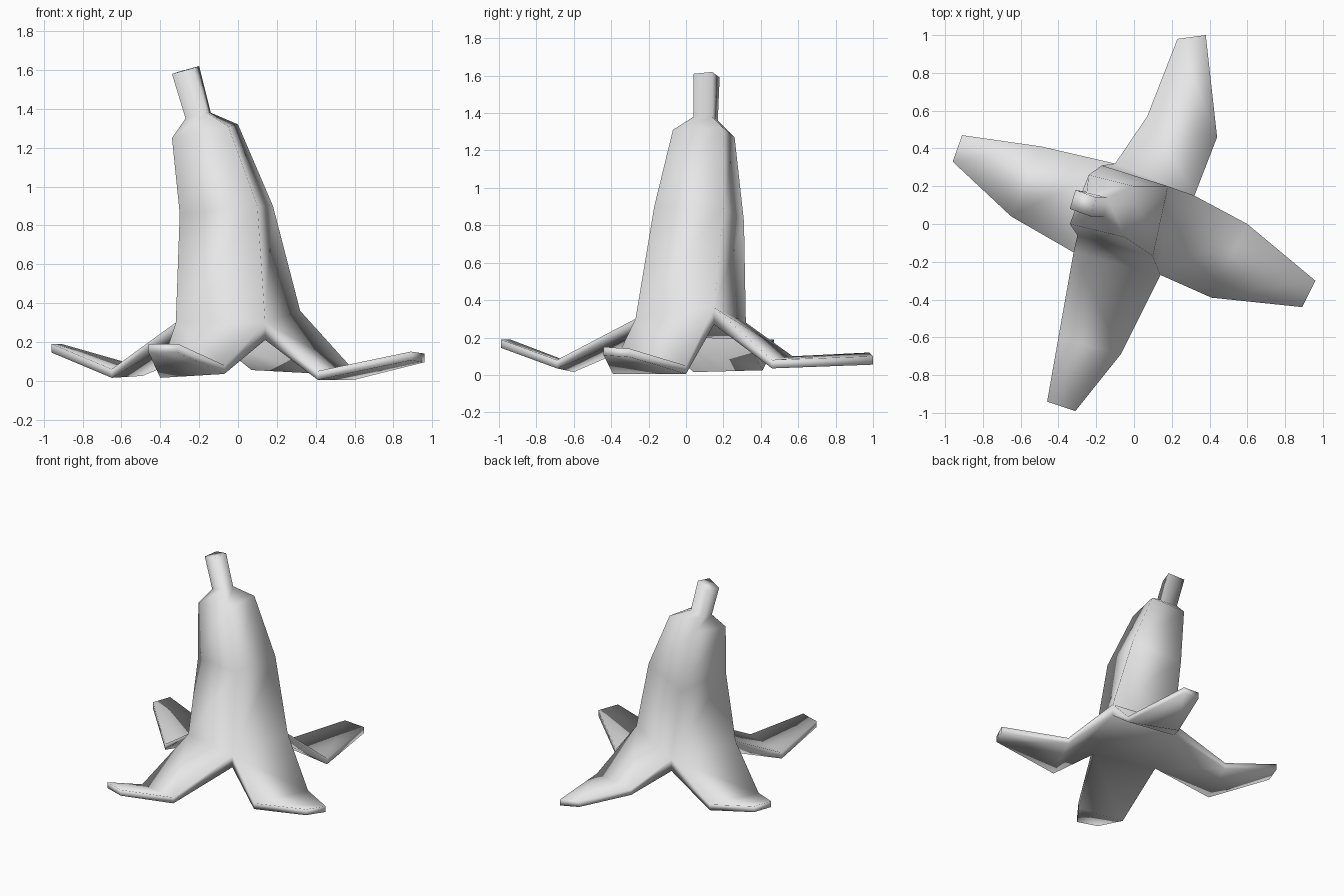
import bpy
import bmesh
from mathutils import Vector

default_cube = bpy.data.objects.get("Cube")
if default_cube:
    bpy.data.objects.remove(default_cube, do_unlink=True)

# One plain grey for the whole peel
grey = bpy.data.materials.new("plain_grey")
grey.use_nodes = True
grey_colour = (0.8, 0.8, 0.8, 1)
grey.diffuse_color = grey_colour
grey.node_tree.nodes["Principled BSDF"].inputs["Base Color"].default_value = grey_colour

# Square cross-sections of the leaning body, counterclockwise from the front corner
body_sections = [
    [(.14, -.27, .3), (.32, .15, .36), (-.1, .32, .28), (-.32, -.15, .3)],      # base
    [(.1, -.17, .9), (.18, .2, .9), (-.17, .31, .82), (-.3, -.06, .86)],        # middle
    [(-.05, -.07, 1.31), (0, .2, 1.32), (-.24, .26, 1.27), (-.34, 0, 1.25)],    # shoulder
    [(-.16, .04, 1.38), (-.14, .14, 1.38), (-.25, .17, 1.36), (-.27, .07, 1.35)],  # stem foot
    [(-.23, .04, 1.61), (-.2, .14, 1.62), (-.31, .18, 1.59), (-.34, .08, 1.58)],   # stem tip
]

# Each flap: the two points of its bend, then the two points of its tip
flaps = {
    "left": [(.41, -.39, .05), (.6, 0, .05), (.89, -.44, .15), (.96, -.3, .14)],
    "back": [(.44, .46, .08), (.07, .57, .1), (.38, 1, .1), (.23, .98, .12)],
    "right": [(-.49, .41, .07), (-.65, .04, .06), (-.91, .47, .19), (-.96, .33, .19)],
    "front": [(-.4, -.6, .06), (-.07, -.69, .08), (-.46, -.94, .19), (-.31, -.99, .19)],
}
notch_depth = Vector((0, 0, .09))
flap_depth = Vector((0, 0, .045))

bm = bmesh.new()


def add_points(points, drop=None):
    """Add a row of vertices, optionally lowered to make an underside."""
    drop = drop or Vector()
    return [bm.verts.new(Vector(point) - drop) for point in points]


def bridge(lower, upper):
    """Join two closed rings of equal length with quads."""
    count = len(lower)
    for i in range(count):
        j = (i + 1) % count
        bm.faces.new((lower[i], lower[j], upper[j], upper[i]))


# Body and stem
rings = [add_points(section) for section in body_sections]
for lower, upper in zip(rings, rings[1:]):
    bridge(lower, upper)
bm.faces.new(rings[-1])

# Closed underside between the flaps
base = rings[0]
under = add_points(body_sections[0], notch_depth)
bm.faces.new(under)

# Flaps: closed cross-sections swept from the base, over the bend, to the tip
for side, points in enumerate(flaps.values()):
    following = (side + 1) % len(base)
    top = add_points(points)
    bottom = add_points(points, flap_depth)
    root = [base[side], base[following], under[following], under[side]]
    bend = [top[0], top[1], bottom[1], bottom[0]]
    tip = [top[2], top[3], bottom[3], bottom[2]]
    bridge(root, bend)
    bridge(bend, tip)
    bm.faces.new(tip)

# Finish as one smooth-shaded skin
bmesh.ops.recalc_face_normals(bm, faces=bm.faces)
for face in bm.faces:
    face.smooth = True
mesh = bpy.data.meshes.new("fruit_peel")
bm.to_mesh(mesh)
bm.free()
mesh.materials.append(grey)
peel = bpy.data.objects.new("fruit_peel", mesh)
bpy.context.collection.objects.link(peel)
